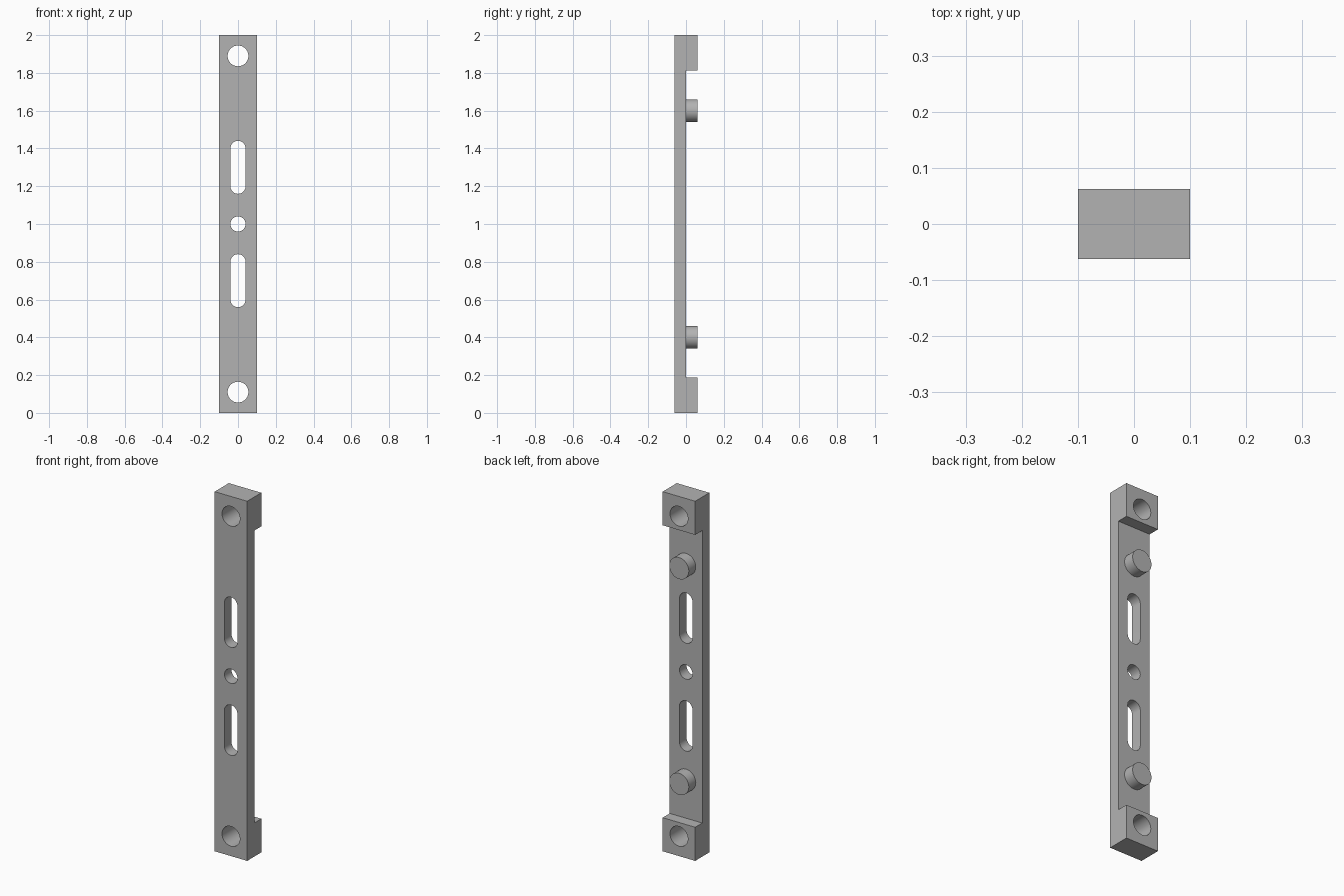
import bpy, bmesh
from math import pi, cos, sin, radians

cube = bpy.data.objects.get("Cube")
if cube:
    bpy.data.objects.remove(cube, do_unlink=True)

HALF_W, HALF_D, HEIGHT = 0.10, 0.062, 2.0
MID = HEIGHT / 2
END = 0.187          # height of each thick end block
SEGMENTS = 48

grey = bpy.data.materials.new("plain grey")
grey.use_nodes = True
COLOUR = (0.45, 0.45, 0.45, 1)
grey.diffuse_color = COLOUR
grey.node_tree.nodes["Principled BSDF"].inputs["Base Color"].default_value = COLOUR


def prism(name, outline, axis, start, length):
    """Extrude a closed outline of 3D points along one axis."""
    bm = bmesh.new()
    move = [0, 0, 0]
    move[axis] = length
    verts = []
    for point in outline:
        p = list(point)
        p[axis] = start
        verts.append(bm.verts.new(p))
    face = bm.faces.new(verts)
    top = bmesh.ops.extrude_face_region(bm, geom=[face])["geom"]
    bmesh.ops.translate(bm, vec=move, verts=[g for g in top if isinstance(g, bmesh.types.BMVert)])
    bmesh.ops.recalc_face_normals(bm, faces=bm.faces)
    mesh = bpy.data.meshes.new(name)
    bm.to_mesh(mesh)
    bm.free()
    obj = bpy.data.objects.new(name, mesh)
    bpy.context.collection.objects.link(obj)
    mesh.materials.append(grey)
    return obj


def capsule(z, radius, straight=0.0):
    """Round outline, stretched upright by the given straight length."""
    points = []
    half = SEGMENTS // 2
    for side, first in ((1, 0), (-1, pi)):
        for i in range(half + (straight > 0)):
            a = first + pi * i / half
            points.append((radius * cos(a), 0, z + side * straight / 2 + radius * sin(a)))
    return points


def smooth(obj):
    bpy.ops.object.select_all(action="DESELECT")
    obj.select_set(True)
    bpy.context.view_layer.objects.active = obj
    bpy.ops.object.shade_smooth_by_angle(angle=radians(30))


# Bar: thin web with a thick block at each end
side_profile = [(-HALF_D, 0), (HALF_D, 0), (HALF_D, END), (0, END),
                (0, HEIGHT - END), (HALF_D, HEIGHT - END), (HALF_D, HEIGHT), (-HALF_D, HEIGHT)]
bar = prism("bar", [(0, y, z) for y, z in side_profile], 0, -HALF_W, 2 * HALF_W)

# Through holes: centre hole, mirrored slots and mirrored mounting holes
openings = [capsule(MID, 0.04)]
for s in (-1, 1):
    openings.append(capsule(MID + s * 0.30, 0.04, 0.20))
    openings.append(capsule(MID + s * 0.89, 0.055))
bpy.context.view_layer.objects.active = bar
for outline in openings:
    cutter = prism("hole_cutter", outline, 1, -0.1, 0.2)
    cutter.hide_render = True
    mod = bar.modifiers.new("hole", "BOOLEAN")
    mod.operation = "DIFFERENCE"
    mod.solver = "EXACT"
    mod.object = cutter
    bpy.ops.object.modifier_apply(modifier=mod.name)
    bpy.data.objects.remove(cutter, do_unlink=True)
smooth(bar)

# Round pegs on the back of the web
for label, s in (("lower", -1), ("upper", 1)):
    peg = prism(label + "_peg", capsule(MID + s * 0.60, 0.06), 1, -0.004, HALF_D + 0.003)
    smooth(peg)
